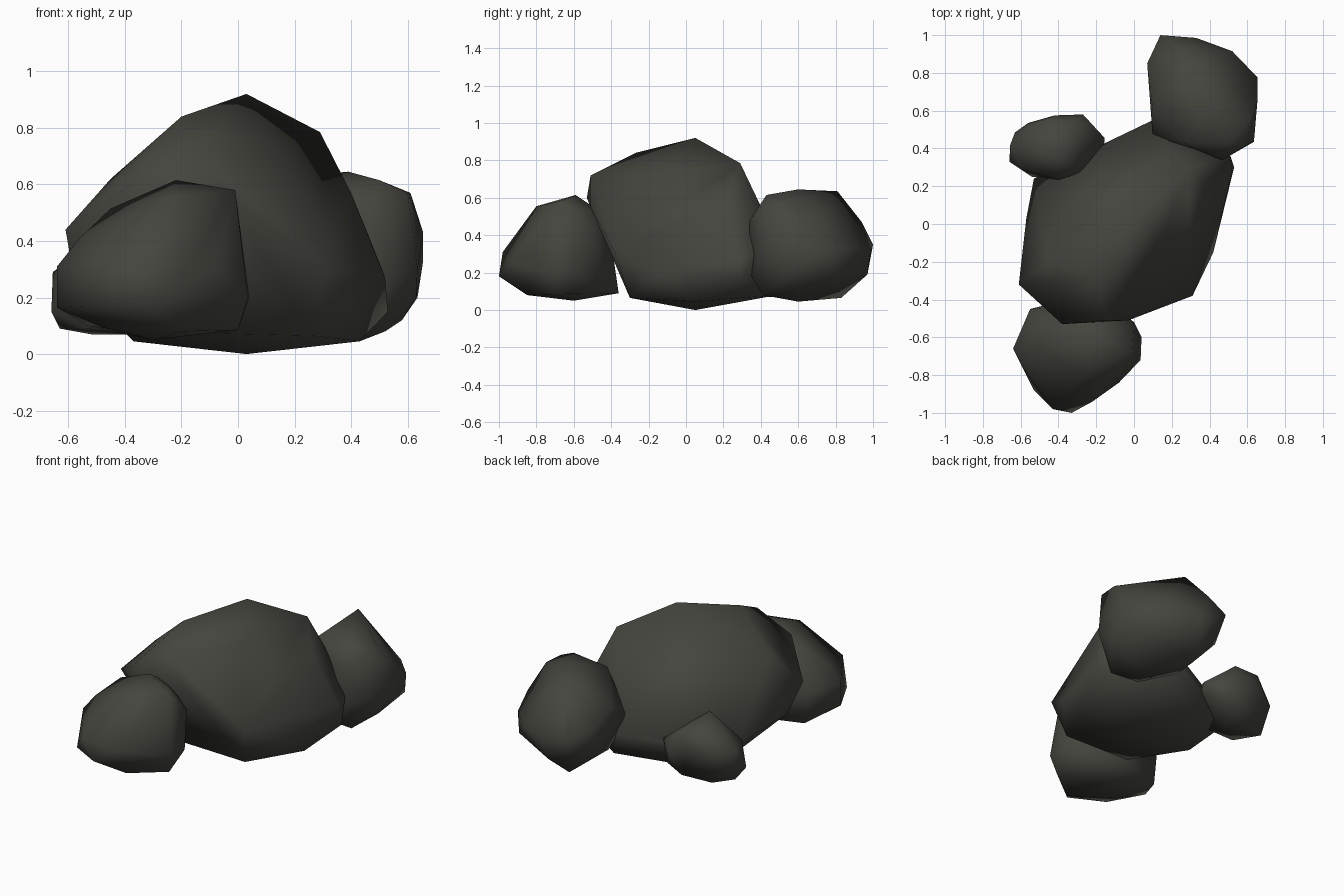
import bpy, bmesh, math

stone = bpy.data.materials.new("dark_stone")
stone.diffuse_color = (0.060, 0.060, 0.050, 1)


def rock(name, corners):
    """Chiselled boulder: the convex skin around its corner points."""
    bm = bmesh.new()
    for c in corners:
        bm.verts.new(c)
    hull = bmesh.ops.convex_hull(bm, input=bm.verts[:])
    spare = set(hull["geom_interior"]) | set(hull["geom_unused"])
    bmesh.ops.delete(bm, geom=[v for v in spare if isinstance(v, bmesh.types.BMVert)],
                     context='VERTS')
    bmesh.ops.recalc_face_normals(bm, faces=bm.faces[:])
    me = bpy.data.meshes.new(name)
    bm.to_mesh(me)
    bm.free()
    me.materials.append(stone)
    ob = bpy.data.objects.new(name, me)
    bpy.context.collection.objects.link(ob)
    bpy.ops.object.select_all(action='DESELECT')
    ob.select_set(True)
    bpy.context.view_layer.objects.active = ob
    bpy.ops.object.shade_smooth_by_angle(angle=math.radians(75))


# Large central boulder
rock("main_boulder", [
    (.03, .05, .92), (-.2, -.27, .84), (.29, .29, .785), (-.15, -.51, .72),
    (-.45, -.2, .62), (-.61, -.32, .44), (-.38, -.53, .6), (-.03, -.51, .55),
    (.13, -.12, .72), (.31, -.38, .31), (.40, .2, .57), (.37, .36, .58),
    (.52, .28, .27), (.51, .36, .3), (.42, -.15, .18), (.53, .3, .15),
    (.1, .55, .24), (-.15, .43, .22), (-.53, .24, .22), (-.57, .03, .28),
    (.43, .06, .045), (.03, .05, 0), (-.37, .06, .045), (-.2, -.3, .075),
    (.17, .49, .08), (-.17, .38, .065), (-.4, -.33, .2), (.26, -.3, .065),
    (-.35, .33, .12), (-.58, -.2, .27)])

# Medium boulder at the front
rock("front_boulder", [
    (-.22, -.59, .615), (-.01, -.68, .58), (-.45, -.55, .515), (-.25, -.8, .555),
    (-.56, -.64, .41), (-.64, -.66, .31), (-.64, -.66, .165), (-.53, -.88, .17),
    (-.55, -.45, .3), (-.53, -.45, .1), (-.43, -.98, .31), (-.33, -1, .18),
    (.04, -.6, .2), (.035, -.72, .2), (-.08, -.84, .3), (-.22, -.94, .25),
    (0, -.7, .085), (-.3, -.6, .05), (-.46, -.7, .09), (-.2, -.85, .08),
    (-.2, -.36, .09), (-.2, -.42, .5), (0, -.52, .42)])

# Medium boulder at the back
rock("back_boulder", [
    (.39, .6, .645), (.29, .81, .635), (.5, .43, .615), (.26, .43, .59),
    (.6, .42, .57), (.61, .55, .57), (.655, .67, .43), (.655, .775, .33),
    (.635, .435, .3), (.47, .34, .48), (.14, 1, .35), (.33, .985, .3),
    (.52, .915, .33), (.07, .85, .4), (.1, .45, .33), (.1, .6, .44),
    (.22, .94, .47), (.3, .97, .19), (.25, .83, .065), (.43, .6, .045),
    (.58, .6, .12), (.635, .79, .2), (.63, .55, .2), (.52, .41, .08),
    (.33, .43, .08), (.15, .57, .14), (.08, .83, .25), (.45, .34, .2)])

# Small stone at the side
rock("small_stone", [
    (-.42, .36, .46), (-.66, .33, .15), (-.655, .42, .29), (-.63, .485, .25),
    (-.56, .535, .25), (-.48, .55, .37), (-.42, .575, .3), (-.32, .54, .38),
    (-.27, .58, .24), (-.22, .52, .27), (-.155, .455, .25), (-.16, .41, .2),
    (-.26, .56, .16), (-.35, .545, .1), (-.52, .48, .07), (-.63, .4, .09),
    (-.39, .36, .07), (-.37, .24, .1), (-.6, .29, .3), (-.28, .27, .35),
    (-.4, .235, .35), (-.54, .25, .09)])
